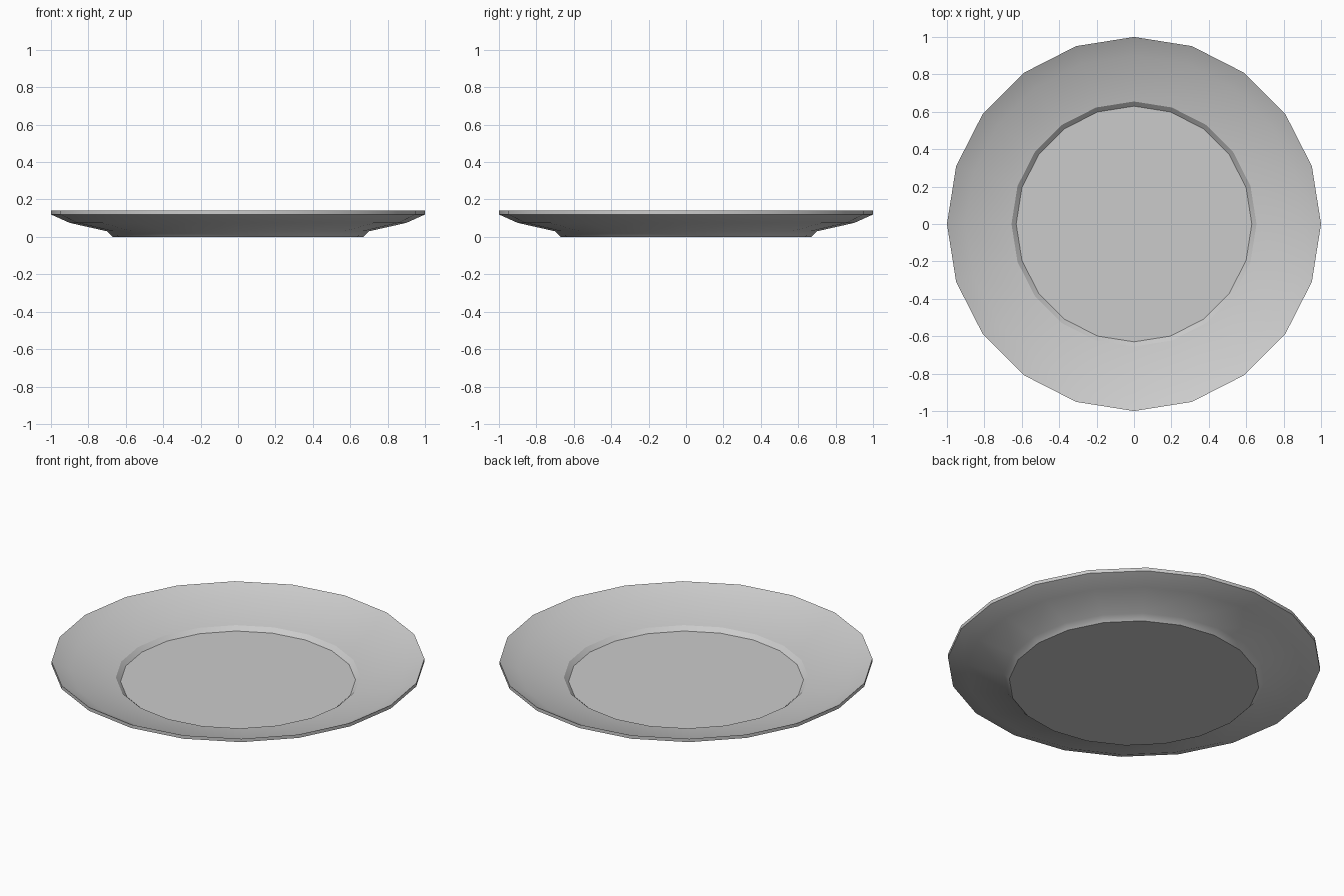
import bpy, bmesh
from math import cos, sin, tau

if "Cube" in bpy.data.objects:
    bpy.data.objects.remove(bpy.data.objects["Cube"])

SIDES = 20
# Closed plate section (radius, height, sharp edge), from foot out to rim and back in
profile = [
    (0.67, 0.0, True), (0.70, 0.03, False), (0.90, 0.075, False),
    (1.0, 0.12, True), (1.0, 0.14, True),
    (0.90, 0.09, False), (0.655, 0.041, True), (0.63, 0.018, True),
]

bm = bmesh.new()
rings = [[bm.verts.new((r * cos(tau * i / SIDES), r * sin(tau * i / SIDES), z))
          for i in range(SIDES)] for r, z, _ in profile]

# Walls between consecutive rings
for a, b in zip(rings, rings[1:]):
    for i in range(SIDES):
        j = (i + 1) % SIDES
        bm.faces.new((a[i], a[j], b[j], b[i])).smooth = True

# Underside and eating surface
bm.faces.new(rings[0][::-1])
bm.faces.new(rings[-1])

# Crisp creases at foot, rim and well
for ring, (_, _, sharp) in zip(rings, profile):
    for i in range(SIDES):
        edge = bm.edges.get((ring[i], ring[(i + 1) % SIDES]))
        edge.smooth = not sharp

bmesh.ops.recalc_face_normals(bm, faces=bm.faces[:])
mesh = bpy.data.meshes.new("plate")
bm.to_mesh(mesh)
bm.free()
plate = bpy.data.objects.new("plate", mesh)
bpy.context.collection.objects.link(plate)
